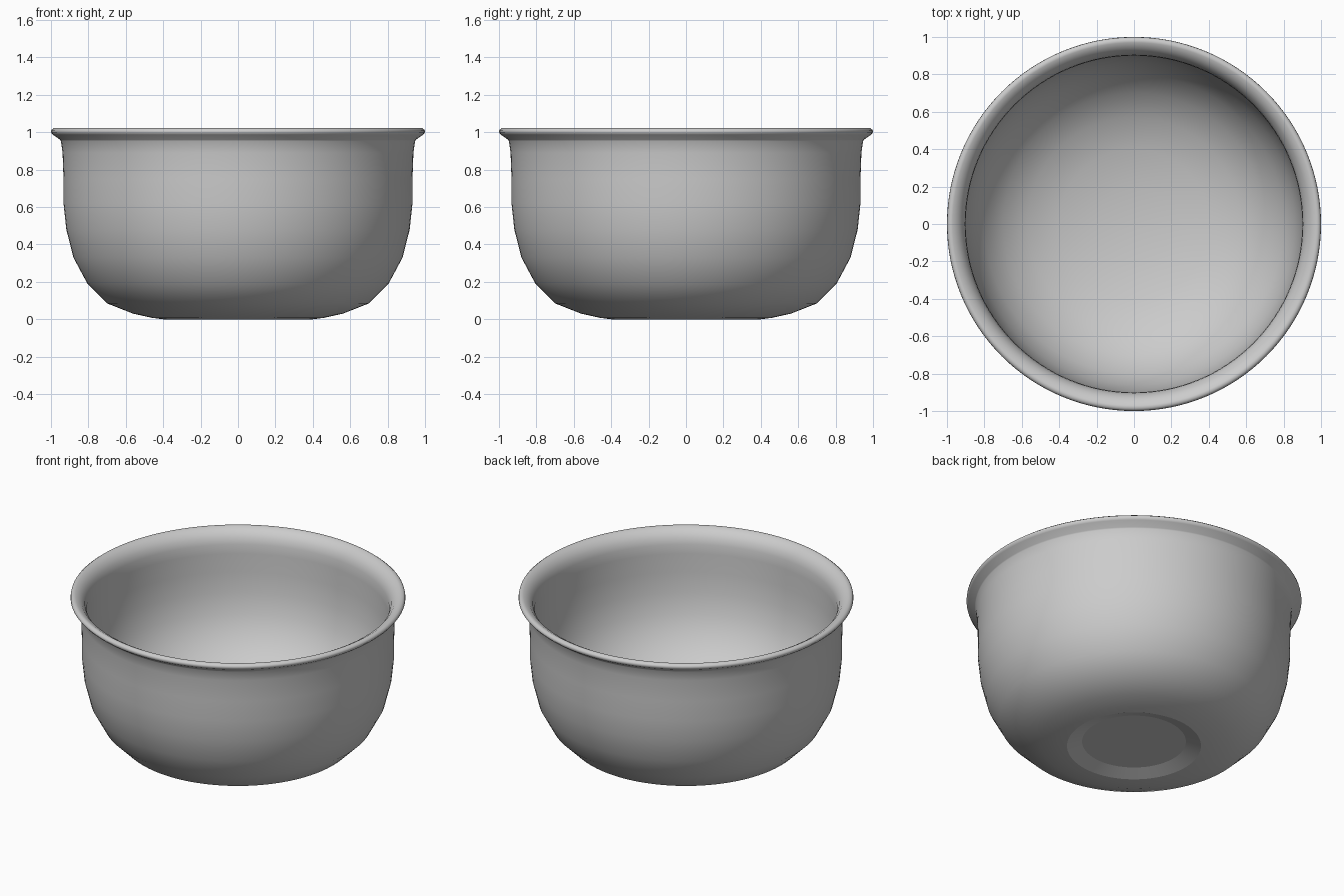
import bpy, bmesh, math

if "Cube" in bpy.data.objects:
    bpy.data.objects.remove(bpy.data.objects["Cube"])

SEGMENTS = 128

# Cross-section (radius, height): foot recess, outer wall, flared rim, inner wall, floor
profile = [
    (0, 0.03), (0.31, 0.03), (0.40, 0), (0.46, 0.008), (0.56, 0.03), (0.70, 0.085),
    (0.805, 0.19), (0.88, 0.33), (0.918, 0.48), (0.933, 0.62), (0.933, 0.75),
    (0.938, 0.89), (0.947, 0.953), (0.951, 0.96), (0.99, 0.987), (1.0, 1.0),
    (0.998, 1.012), (0.985, 1.022), (0.97, 1.02), (0.94, 1.003), (0.915, 0.97),
    (0.903, 0.93), (0.90, 0.87), (0.899, 0.75), (0.888, 0.62), (0.86, 0.49), (0.80, 0.36),
    (0.70, 0.25), (0.57, 0.165), (0.40, 0.11), (0.20, 0.08), (0, 0.07),
]
creases = {1, 2}  # profile points that stay sharp

# Spin the cross-section round z
bm = bmesh.new()
rings = []
for r, z in profile:
    if r == 0:
        rings.append([bm.verts.new((0, 0, z))] * SEGMENTS)
    else:
        rings.append([bm.verts.new((r * math.cos(a), r * math.sin(a), z))
                      for a in (2 * math.pi * i / SEGMENTS for i in range(SEGMENTS))])
for lower, upper in zip(rings, rings[1:]):
    for i in range(SEGMENTS):
        j = (i + 1) % SEGMENTS
        corners = list(dict.fromkeys((lower[i], lower[j], upper[j], upper[i])))
        bm.faces.new(corners).smooth = True
for k in creases:
    for i in range(SEGMENTS):
        bm.edges.get((rings[k][i], rings[k][(i + 1) % SEGMENTS])).smooth = False
bmesh.ops.recalc_face_normals(bm, faces=bm.faces)

mesh = bpy.data.meshes.new("bowl")
bm.to_mesh(mesh)
bm.free()
bpy.context.collection.objects.link(bpy.data.objects.new("bowl", mesh))
